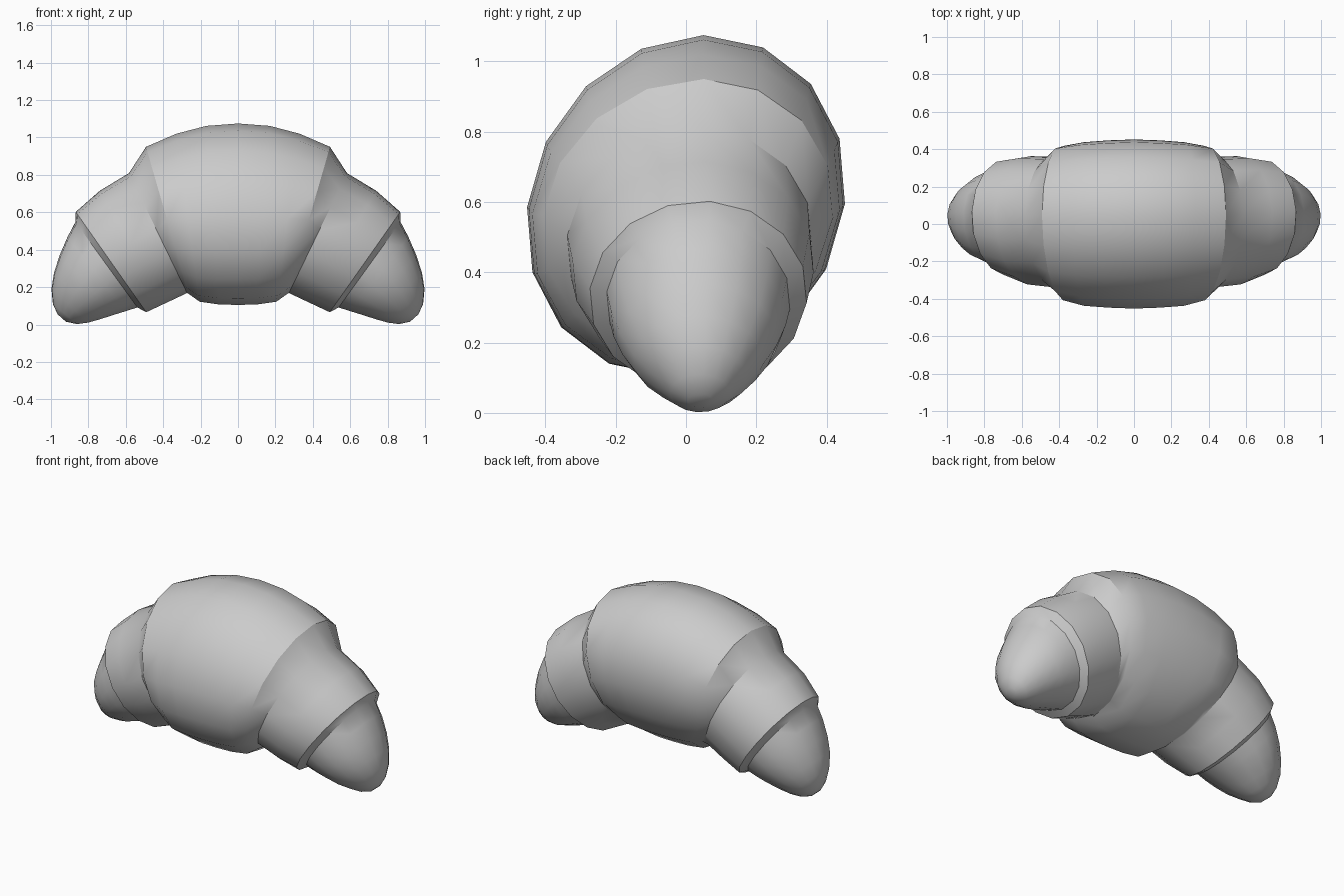
import bpy, bmesh
from math import sin, cos, pi, radians
from mathutils import Vector

SIDES = 16
# Right half, from middle to tip. Each ring:
# outer x, outer z, inner x, inner z, half width in y, y offset, lean
RINGS = [
    (0.00, 1.075, 0.00, 0.105, 0.455, 0.00, 0.12),
    (0.17, 1.062, 0.10, 0.107, 0.45, 0.00, 0.12),
    (0.33, 1.02, 0.205, 0.122, 0.44, 0.00, 0.12),
    (0.492, 0.95, 0.265, 0.165, 0.415, 0.005, 0.10),   # edge of middle roll
    (0.583, 0.81, 0.272, 0.168, 0.35, 0.01, 0.06),     # step down
    (0.74, 0.715, 0.38, 0.117, 0.345, 0.02, 0.05),
    (0.868, 0.603, 0.49, 0.065, 0.31, 0.035, 0.03),    # edge of second roll
    (0.87, 0.55, 0.537, 0.09, 0.262, 0.035, 0.0),      # step down
    (0.912, 0.47, 0.60, 0.07, 0.25, 0.035, 0.0),
    (0.955, 0.37, 0.66, 0.052, 0.225, 0.035, 0.0),
    (0.985, 0.275, 0.735, 0.028, 0.185, 0.035, 0.0),
    (0.998, 0.19, 0.80, 0.010, 0.135, 0.04, 0.0),
    (0.99, 0.11, 0.86, 0.002, 0.085, 0.04, 0.0),
    (0.965, 0.055, 0.92, 0.015, 0.035, 0.04, 0.0),
]


def add_ring(bm, ring, side):
    ox, oz, ix, iz, w, yc, lean = ring
    mid = Vector(((ox + ix) / 2 * side, yc, (oz + iz) / 2))
    half = Vector(((ox - ix) / 2 * side, 0, (oz - iz) / 2))
    verts = []
    for i in range(SIDES):
        t = radians(6.3) + 2 * pi * i / SIDES
        p = mid + half * cos(t - lean) + Vector((0, w * sin(t), 0))
        verts.append(bm.verts.new(p))
    return verts


# Croissant body: loft through the rings from the left tip to the right tip
bm = bmesh.new()
loops = [add_ring(bm, r, -1) for r in reversed(RINGS[1:])]
loops += [add_ring(bm, r, 1) for r in RINGS]
for a, b in zip(loops, loops[1:]):
    for i in range(SIDES):
        j = (i + 1) % SIDES
        bm.faces.new((a[i], a[j], b[j], b[i]))
bm.faces.new(loops[0])
bm.faces.new(loops[-1])
bmesh.ops.recalc_face_normals(bm, faces=bm.faces)

mesh = bpy.data.meshes.new("croissant")
bm.to_mesh(mesh)
bm.free()
obj = bpy.data.objects.new("croissant", mesh)
bpy.context.collection.objects.link(obj)
bpy.context.view_layer.objects.active = obj
obj.select_set(True)
bpy.ops.object.shade_smooth_by_angle(angle=radians(32))
